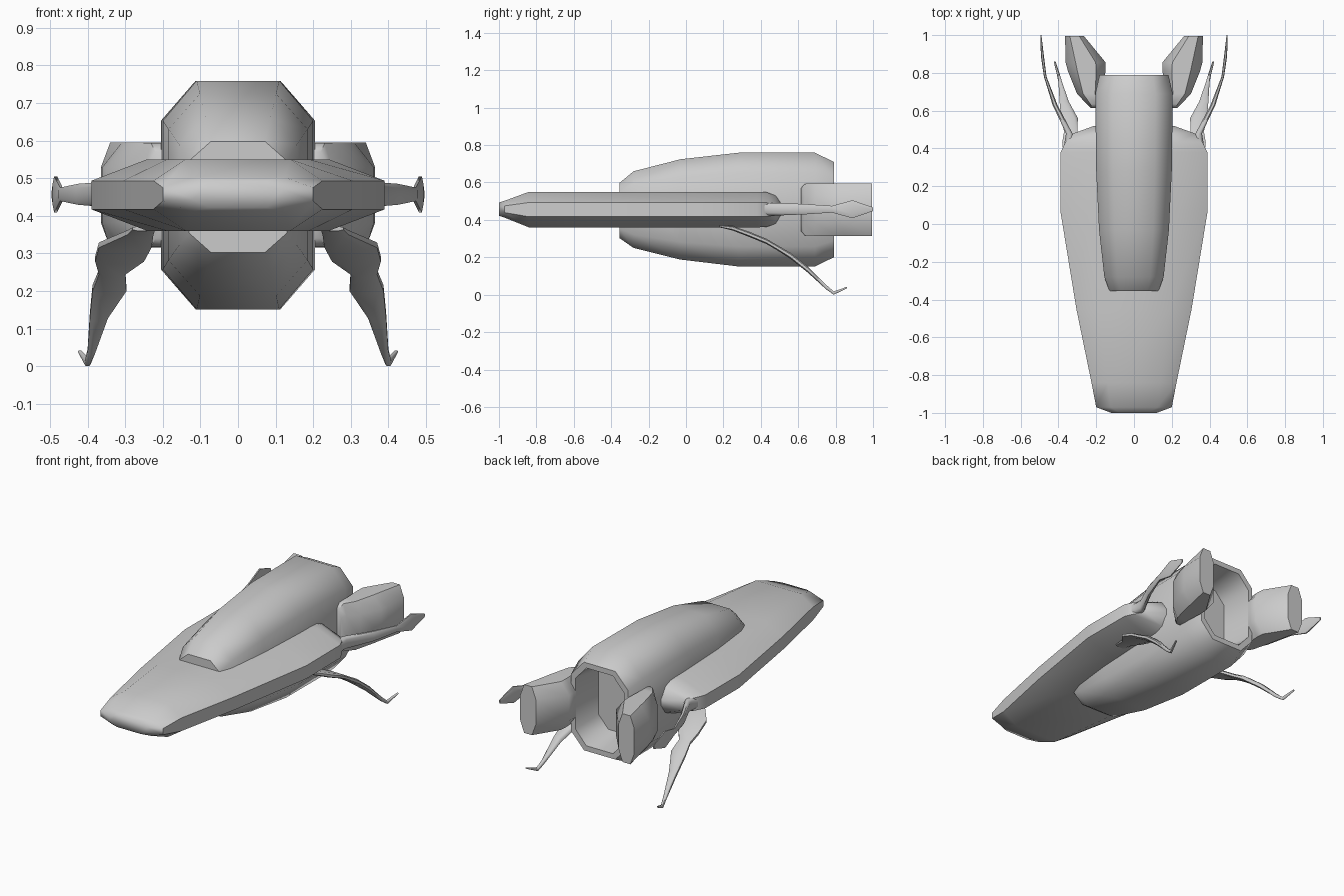
import bpy, bmesh, math


def loft(name, sections, fx, fz, mirror=False):
    """Skin chamfered eight-sided sections (y, cx, cz, half_w, half_h) along y."""
    bm = bmesh.new()
    rings = []
    for y, cx, cz, w, h in sections:
        pts = [(fx * w, h), (w, fz * h), (w, -fz * h), (fx * w, -h),
               (-fx * w, -h), (-w, -fz * h), (-w, fz * h), (-fx * w, h)]
        rings.append([bm.verts.new((cx + px, y, cz + pz)) for px, pz in pts])
    for a, b in zip(rings, rings[1:]):
        for i in range(8):
            j = (i + 1) % 8
            bm.faces.new((a[i], a[j], b[j], b[i]))
    bm.faces.new(rings[0])
    bm.faces.new(rings[-1])
    bmesh.ops.recalc_face_normals(bm, faces=bm.faces)
    mesh = bpy.data.meshes.new(name)
    bm.to_mesh(mesh)
    bm.free()
    mesh.polygons.foreach_set("use_smooth", [True] * len(mesh.polygons))
    mesh.set_sharp_from_angle(angle=math.radians(50))
    obj = bpy.data.objects.new(name, mesh)
    bpy.context.collection.objects.link(obj)
    if mirror:
        obj.modifiers.new("Mirror", 'MIRROR')
    return obj


# Flat tapered hull
loft("hull", [
    (-1.0, 0, .457, .12, .035), (-.97, 0, .457, .20, .045),
    (-.84, 0, .455, .225, .095), (-.45, 0, .455, .305, .095),
    (.07, 0, .455, .39, .095), (.38, 0, .455, .388, .095),
    (.43, 0, .455, .365, .093), (.48, 0, .455, .32, .075),
    (.52, 0, .455, .21, .035)], .62, .4)

# Tall central fuselage, with the hollow exhaust folded into its rear
loft("fuselage", [
    (-.355, 0, .45, .13, .148), (-.28, 0, .455, .157, .205),
    (-.03, 0, .456, .185, .268), (.28, 0, .455, .20, .304),
    (.69, 0, .455, .205, .304), (.79, 0, .455, .182, .255),
    (.79, 0, .455, .155, .225), (.60, 0, .455, .14, .20)], .55, .65)

# Angled engine pods
loft("engine_pod", [
    (.615, .21, .455, .02, .115), (.635, .212, .455, .038, .138),
    (.69, .238, .455, .064, .14), (.81, .25, .455, .10, .14),
    (.855, .256, .455, .106, .14), (.995, .315, .455, .05, .14)],
    .5, .52, True)

# Side blades trailing from the hull shoulders
loft("side_blade", [
    (.42, .34, .457, .03, .034), (.48, .343, .457, .017, .034),
    (.63, .418, .457, .013, .028), (.78, .47, .457, .007, .018),
    (.89, .485, .457, .008, .048), (1.0, .493, .457, .003, .01)],
    .5, .6, True)

# Bent rear legs with hooked feet
loft("leg", [
    (.18, .25, .366, .03, .006), (.25, .26, .355, .035, .012),
    (.34, .30, .322, .07, .014), (.43, .315, .285, .065, .014),
    (.49, .335, .25, .035, .014), (.56, .342, .207, .045, .016),
    (.65, .37, .135, .024, .016), (.75, .39, .04, .01, .012),
    (.79, .40, .009, .008, .009), (.86, .42, .038, .005, .004)],
    .6, .5, True)
